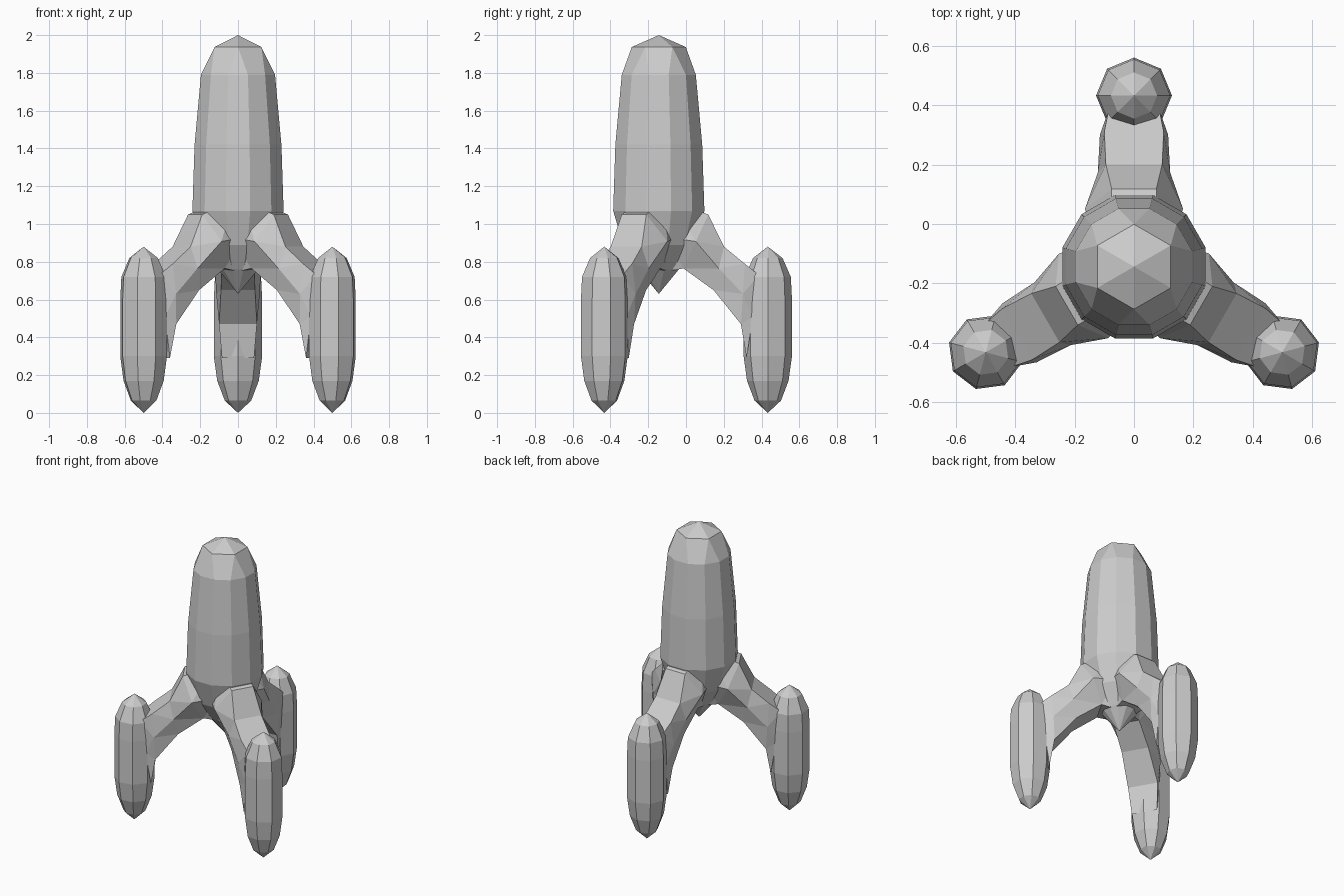
import bpy, bmesh
from math import sin, cos, pi, radians
from mathutils import Vector

if "Cube" in bpy.data.objects:
    bpy.data.objects.remove(bpy.data.objects["Cube"])

CENTRE = Vector((0, -0.144, 0))


def loft(name, rings):
    """Skin a list of equal-length point rings into a closed solid."""
    bm = bmesh.new()
    rows = [[bm.verts.new(p) for p in ring] for ring in rings]
    n = len(rows[0])
    for a, b in zip(rows, rows[1:]):
        for i in range(n):
            j = (i + 1) % n
            bm.faces.new((a[i], a[j], b[j], b[i]))
    bm.faces.new(rows[0])
    bm.faces.new(rows[-1])
    bmesh.ops.remove_doubles(bm, verts=bm.verts, dist=0.0005)
    bmesh.ops.triangulate(bm, faces=bm.faces)
    bmesh.ops.recalc_face_normals(bm, faces=bm.faces)
    mesh = bpy.data.meshes.new(name)
    bm.to_mesh(mesh)
    bm.free()
    obj = bpy.data.objects.new(name, mesh)
    bpy.context.collection.objects.link(obj)
    return obj


def ring(centre, r, z, n, start):
    return [(centre.x + r * cos(start + 2 * pi * i / n),
             centre.y + r * sin(start + 2 * pi * i / n), z) for i in range(n)]


# Hull: 12 sides, closing to a six-sided nose
hull_rings = [ring(CENTRE, r, z, 12, radians(15)) for r, z in
              [(0.0, 0.63), (0.11, 0.76), (0.195, 0.89), (0.25, 1.07),
               (0.238, 1.42), (0.203, 1.79)]]
hexagon = ring(CENTRE, 0.143, 1.937, 6, radians(30))
hull_rings.append([hexagon[((i + 1) // 2 - 1) % 6] for i in range(12)])
hull_rings.append([(CENTRE.x, CENTRE.y, 2.0)] * 12)
# pair the 15 and 45 degree columns onto the 30 degree nose corner
hull_rings[-2] = [hexagon[i // 2] for i in range(12)]
hull = loft("rocket_hull", hull_rings)

# Strut stations: top (d, z), bottom (d, z), half widths top / middle / bottom
STATIONS = [
    ((0.08, 1.12), (0.00, 0.74), 0.08, 0.13, 0.07),
    ((0.262, 1.05), (0.13, 0.765), 0.075, 0.165, 0.085),
    ((0.345, 0.88), (0.29, 0.65), 0.095, 0.122, 0.09),
    ((0.455, 0.79), (0.435, 0.47), 0.10, 0.115, 0.10),
    ((0.53, 0.73), (0.465, 0.29), 0.085, 0.09, 0.085),
]

parts = []
for k in range(3):
    ang = radians(90 + 120 * k)
    out = Vector((cos(ang), sin(ang), 0))
    side = Vector((-sin(ang), cos(ang), 0))

    # Arched strut
    sections = []
    for top, bot, wt, wm, wb in STATIONS:
        t = CENTRE + out * top[0] + Vector((0, 0, top[1]))
        b = CENTRE + out * bot[0] + Vector((0, 0, bot[1]))
        m = (t + b) / 2
        sections.append([t + side * wt, m + side * wm, b + side * wb,
                         b - side * wb, m - side * wm, t - side * wt])
    parts.append(loft(f"strut_{k}", sections))

    # Eight-sided landing pod
    c = CENTRE + out * 0.577
    parts.append(loft(f"landing_pod_{k}", [
        ring(c, r, z, 8, ang) for r, z in
        [(0.0, 0.0), (0.07, 0.065), (0.11, 0.17), (0.128, 0.30),
         (0.128, 0.60), (0.122, 0.72), (0.078, 0.82), (0.0, 0.88)]]))

# Weld all the parts into one skin
for p in parts:
    mod = hull.modifiers.new("weld_" + p.name, 'BOOLEAN')
    mod.operation = 'UNION'
    mod.solver = 'EXACT'
    mod.object = p
bpy.context.view_layer.update()
dg = bpy.context.evaluated_depsgraph_get()
skin = bpy.data.meshes.new_from_object(hull.evaluated_get(dg))
hull.modifiers.clear()
hull.data = skin
for p in parts:
    bpy.data.objects.remove(p, do_unlink=True)
